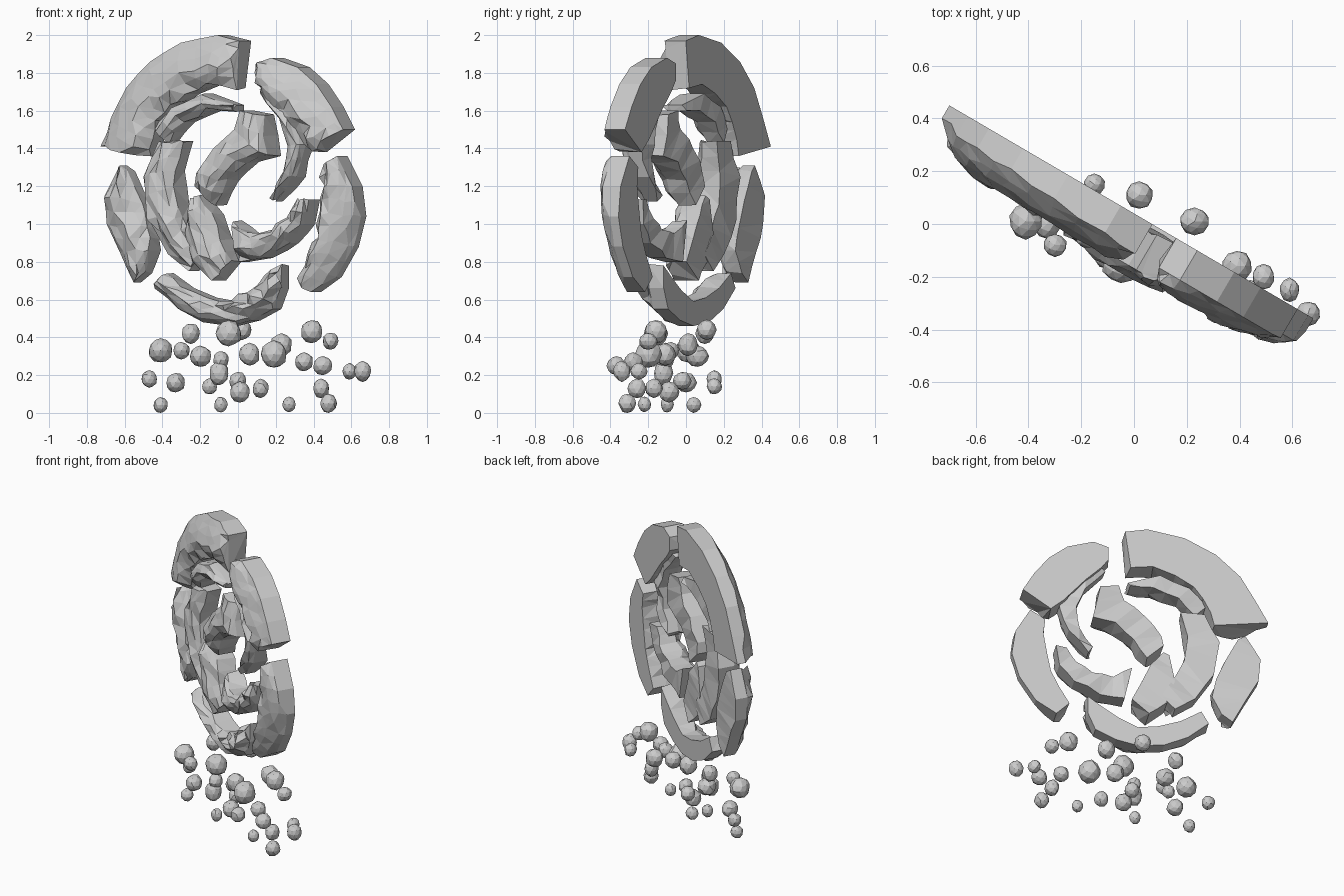
import bpy, bmesh, random
from math import sqrt
from mathutils import Vector

random.seed(7)
NORMAL = Vector((-0.505, -0.863, 0))      # front direction of the turned disc


def on_disc(x, z, depth):
    """Point on the back plane pushed forward by depth, kept under the dome."""
    r2 = ((x / 0.863) ** 2 + (z - 1.23) ** 2) / 0.81 ** 2
    depth = min(depth, 0.055 + 0.21 * sqrt(max(0, 1 - r2)) + random.uniform(-0.005, 0.005))
    return Vector((x, 0.04 - 0.585 * x, z)) + NORMAL * depth


def shard(name, outer, inner, thick, rim, rough=0.022, back=0.0):
    """Chipped crescent lofted between an outer and an inner edge (x, z)."""
    stations = []
    n = len(outer)
    for i in range(n):
        stations.append((Vector(outer[i]), Vector(inner[i])))
        if i < n - 1:
            stations.append(((Vector(outer[i]) + Vector(outer[i + 1])) / 2,
                             (Vector(inner[i]) + Vector(inner[i + 1])) / 2))
    # across position and depth: back, rim wall, crest, inner wall
    section = [(0, 0), (0, rim), (0.14, rim + 0.6 * (thick - rim)), (0.36, thick),
               (0.6, thick), (0.82, thick * 0.9), (1, thick * 0.72), (1, 0)]
    bm = bmesh.new()
    rings = []
    for k, (o, i) in enumerate(stations):
        end = 0.85 if k in (0, len(stations) - 1) else 1
        ring = []
        for j, (t, d) in enumerate(section):
            p = o.lerp(i, t)
            if 2 <= j <= 6:
                d = d * end + random.uniform(-1.3, 0.6) * rough
                p = p + Vector((random.uniform(-1, 1), random.uniform(-1, 1))) * rough * 0.6
            elif d == 0:
                d = back * random.uniform(0.3, 1.2)
            ring.append(bm.verts.new(on_disc(p.x, p.y, d)))
        rings.append(ring)
    m = len(section)
    for a, b in zip(rings, rings[1:]):
        for j in range(m):
            bm.faces.new((a[j], a[(j + 1) % m], b[(j + 1) % m], b[j]))
    bm.faces.new(rings[0][::-1])
    bm.faces.new(rings[-1])
    bmesh.ops.triangulate(bm, faces=bm.faces[:])
    bmesh.ops.recalc_face_normals(bm, faces=bm.faces[:])
    finish(name, bm)


def finish(name, bm):
    me = bpy.data.meshes.new(name)
    bm.to_mesh(me)
    bm.free()
    bpy.context.collection.objects.link(bpy.data.objects.new(name, me))


def rock(x, y, z, r):
    """Small faceted pebble."""
    bm = bmesh.new()
    bmesh.ops.create_icosphere(bm, subdivisions=2, radius=r)
    s = Vector((random.uniform(0.95, 1.1), random.uniform(0.95, 1.15), random.uniform(1.0, 1.2)))
    for v in bm.verts:
        v.co = v.co * s * random.uniform(0.93, 1.04)
        v.co += Vector((x, y, z))
        v.co.z = max(v.co.z, 0)
    finish("pebble", bm)


# Outer ring of broken stone
shard("upper_left_slab",
      [(.07, 1.97), (-.05, 2.0), (-.25, 1.96), (-.42, 1.86), (-.55, 1.72), (-.63, 1.56), (-.70, 1.41)],
      [(.04, 1.72), (-.08, 1.74), (-.2, 1.69), (-.3, 1.62), (-.35, 1.54), (-.39, 1.45), (-.41, 1.36)],
      .21, .13)
shard("upper_right_slab",
      [(.16, 1.85), (.24, 1.88), (.38, 1.83), (.48, 1.74), (.56, 1.62), (.62, 1.5)],
      [(.16, 1.76), (.2, 1.7), (.28, 1.61), (.34, 1.53), (.40, 1.45), (.47, 1.38)],
      .21, .13)
shard("right_slab",
      [(.58, 1.36), (.66, 1.2), (.68, 1.04), (.64, .88), (.55, .72), (.44, .64)],
      [(.5, 1.3), (.51, 1.2), (.49, 1.06), (.47, .94), (.43, .84), (.37, .72)],
      .18, .11)
shard("bottom_slab",
      [(-.38, .66), (-.27, .55), (-.14, .48), (-.0, .46), (.12, .49), (.23, .55), (.27, .66)],
      [(-.34, .74), (-.23, .66), (-.11, .61), (.0, .59), (.11, .65), (.20, .72), (.27, .78)],
      .17, .09)
shard("left_slab",
      [(-.58, 1.31), (-.66, 1.15), (-.65, 1.0), (-.58, .85), (-.51, .69)],
      [(-.54, 1.28), (-.47, 1.12), (-.42, .98), (-.40, .86), (-.45, .74)],
      .16, .09, back=.015)

# Inner swirl of thinner shards
shard("upper_right_blade",
      [(.22, 1.74), (.34, 1.6), (.42, 1.42), (.37, 1.25), (.26, 1.12)],
      [(.17, 1.70), (.28, 1.56), (.33, 1.42), (.31, 1.28), (.24, 1.15)],
      .18, .12, .015, .04)
shard("upper_left_blade",
      [(-.38, 1.52), (-.28, 1.62), (-.12, 1.69), (.05, 1.63)],
      [(-.31, 1.43), (-.22, 1.54), (-.08, 1.6), (.04, 1.6)],
      .18, .12, .015, .04)
shard("inner_left_shard",
      [(-.36, 1.44), (-.44, 1.25), (-.41, 1.02), (-.31, .84), (-.2, .75)],
      [(-.23, 1.44), (-.27, 1.28), (-.25, 1.1), (-.2, .98), (-.13, .84)],
      .19, .12, back=.02)
shard("inner_lower_block",
      [(-.17, 1.13), (-.2, .95), (-.16, .8), (-.06, .7)],
      [(-.14, 1.15), (-.07, 1.05), (-.02, .92), (.03, .8)],
      .20, .16, .015, .02)
shard("core_shard",
      [(.1, 1.6), (.07, 1.5), (-.04, 1.4), (-.13, 1.27), (-.14, 1.2)],
      [(.2, 1.58), (.24, 1.36), (.12, 1.33), (.02, 1.23), (-.05, 1.1)],
      .22, .18, .015, .03)
shard("inner_right_blade",
      [(.44, 1.13), (.42, 1.0), (.34, .9), (.2, .82), (.07, .8)],
      [(.38, 1.13), (.33, 1.03), (.24, .97), (.13, .95), (.03, 1.02)],
      .20, .13, .018, .03)

# Falling pebbles: x, y, z, radius
for p in [(-.05, -.16, .42, .067), (.02, .11, .44, .05), (-.25, .1, .42, .052),
          (-.41, .01, .33, .062), (-.3, -.08, .33, .045), (-.2, .06, .3, .055),
          (-.1, -.12, .21, .055), (-.15, .15, .14, .04), (.06, -.11, .31, .053),
          (.19, -.2, .31, .07), (.23, .01, .36, .055), (.39, -.16, .43, .06),
          (.49, -.2, .38, .045), (.35, -.28, .27, .048), (.45, -.37, .25, .05),
          (.59, -.25, .22, .04), (.66, -.34, .22, .046), (-.47, .15, .18, .042),
          (-.33, 0, .16, .05), (-.09, -.11, .28, .043), (0, -.02, .17, .048),
          (.01, -.09, .11, .055), (.12, -.17, .13, .043), (.44, -.26, .13, .045),
          (.48, -.31, .05, .043), (.27, -.22, .045, .035), (-.09, -.1, .045, .036),
          (-.41, .04, .042, .038)]:
    rock(*p)
